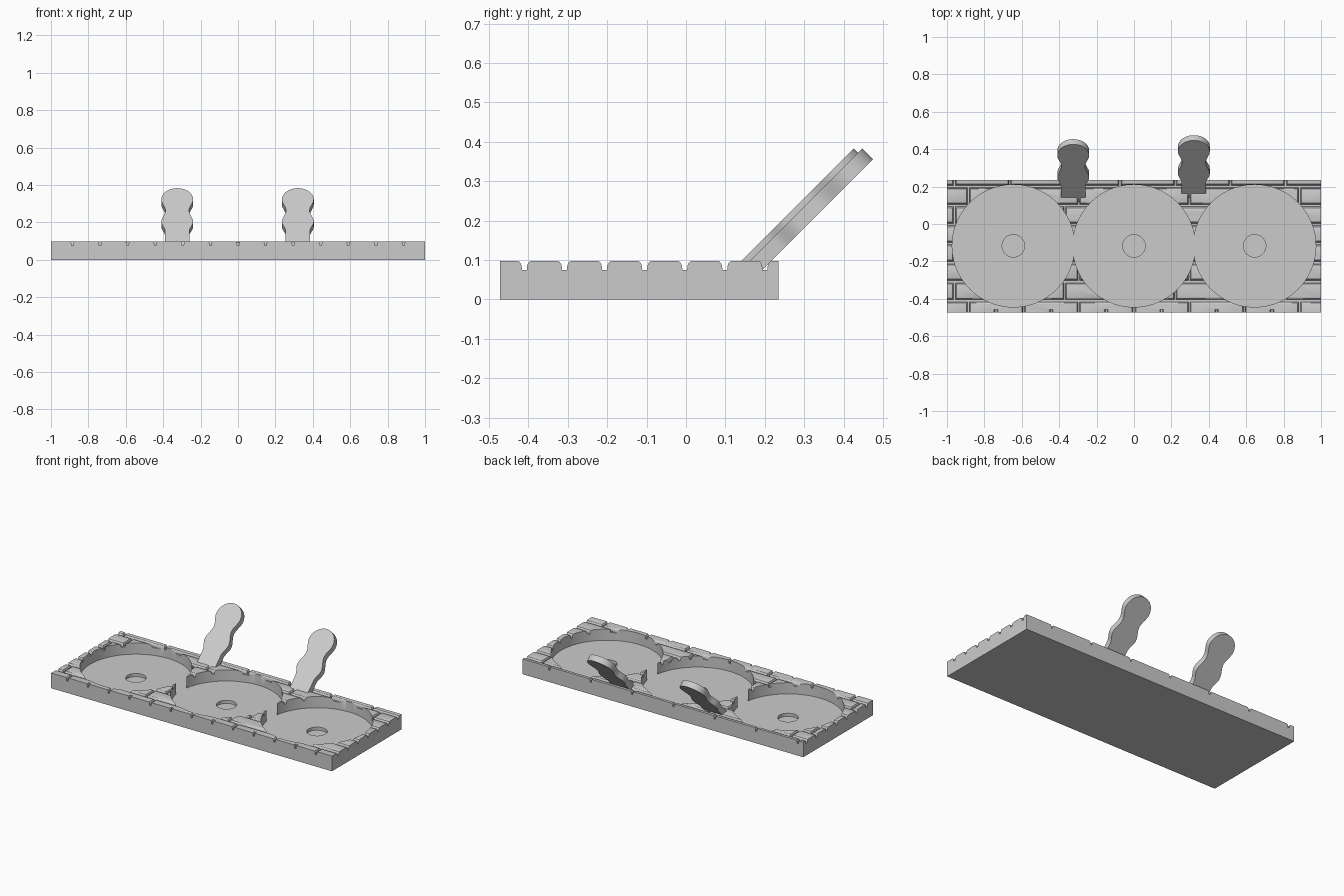
import bpy, bmesh, math
from mathutils import Vector

default_cube = bpy.data.objects.get("Cube")
if default_cube:
    bpy.data.objects.remove(default_cube, do_unlink=True)

TOP = 0.098
FRONT, BACK = -0.472, 0.235
POCKET_Y = -0.117
ROW_STEP, BRICK = 0.1017, 0.295

stone = bpy.data.materials.new("stone grey")
stone.use_nodes = True
stone.diffuse_color = (0.6, 0.6, 0.6, 1)
stone.node_tree.nodes["Principled BSDF"].inputs["Base Color"].default_value = (0.6, 0.6, 0.6, 1)


def make_object(name, bm):
    bmesh.ops.recalc_face_normals(bm, faces=bm.faces)
    mesh = bpy.data.meshes.new(name)
    bm.to_mesh(mesh)
    bm.free()
    mesh.materials.append(stone)
    obj = bpy.data.objects.new(name, mesh)
    bpy.context.collection.objects.link(obj)
    return obj


def add_prism(bm, outline, offset):
    """Closed prism from an outline swept along an offset."""
    a = [bm.verts.new(p) for p in outline]
    b = [bm.verts.new(Vector(p) + Vector(offset)) for p in outline]
    bm.faces.new(a)
    bm.faces.new(b[::-1])
    for i in range(len(a)):
        j = (i + 1) % len(a)
        bm.faces.new((a[i], b[i], b[j], a[j]))


def circle(x, y, z, radius, count):
    return [(x + radius * math.cos(t), y + radius * math.sin(t), z)
            for t in (2 * math.pi * i / count for i in range(count))]


def smooth(obj):
    bpy.ops.object.select_all(action='DESELECT')
    obj.select_set(True)
    bpy.context.view_layer.objects.active = obj
    bpy.ops.object.shade_smooth_by_angle(angle=math.radians(30))


# Mortar groove section: rounded lips above a narrow slot
half = [(0.006, 0.075), (0.007, 0.085), (0.009, 0.091), (0.013, 0.096), (0.019, TOP), (0.019, 0.12)]
section = half + [(-u, z) for u, z in reversed(half)]

# Plain slab
bm = bmesh.new()
add_prism(bm, [(-1, FRONT, 0), (1, FRONT, 0), (1, BACK, 0), (-1, BACK, 0)], (0, 0, TOP))
tray = make_object("brick_tray", bm)
cutters = []

# Long grooves between brick rows
lines = [-0.41 + ROW_STEP * k for k in range(7)]
bm = bmesh.new()
for y in lines:
    add_prism(bm, [(-1.1, y + u, z) for u, z in section], (2.2, 0, 0))
cutters.append(make_object("row_groove_cutter", bm))

# Short staggered joints inside each row
bm = bmesh.new()
edges = [FRONT - 0.05] + lines + [BACK + 0.05]
for row in range(8):
    shift = 0 if row % 2 == 0 else -0.075
    for k in range(-4, 5):
        x = k * BRICK + shift
        if abs(x) < 0.98:
            add_prism(bm, [(x + 0.75 * u, edges[row], z + 0.0005) for u, z in section],
                      (0, edges[row + 1] - edges[row], 0))
# Small nicks along the front edge, halfway along each brick
for k in range(-3, 3):
    x = (k + 0.5) * BRICK
    add_prism(bm, [(x + 0.75 * u, FRONT - 0.05, z + 0.0005) for u, z in section], (0, 0.065, 0))
cutters.append(make_object("joint_cutter", bm))

# Three overlapping round pockets, each with a shallow centre recess
for x in (-0.645, 0, 0.645):
    bm = bmesh.new()
    add_prism(bm, circle(x, POCKET_Y, 0.026, 0.327, 96), (0, 0, 0.2))
    cutters.append(make_object("pocket_cutter", bm))
bm = bmesh.new()
for x in (-0.645, 0, 0.645):
    add_prism(bm, circle(x, POCKET_Y, 0.006, 0.06, 48), (0, 0, 0.05))
cutters.append(make_object("recess_cutter", bm))

for cutter in cutters:
    cutter.hide_render = True
    mod = tray.modifiers.new("cut", 'BOOLEAN')
    mod.operation = 'DIFFERENCE'
    mod.solver = 'EXACT'
    mod.object = cutter
bpy.context.view_layer.update()
graph = bpy.context.evaluated_depsgraph_get()
carved = bpy.data.meshes.new_from_object(tray.evaluated_get(graph))
tray.modifiers.clear()
tray.data = carved
for cutter in cutters:
    bpy.data.objects.remove(cutter, do_unlink=True)
smooth(tray)

# Paddle silhouette: stem, lower bulge, waist and round head
keys = [(0.08, 0.065), (0.15, 0.085), (0.235, 0.063), (0.318, 0.085)]
side = [(0.065, -0.06)]
for (s0, w0), (s1, w1) in zip(keys, keys[1:]):
    for i in range(10):
        t = i / 10
        ease = (1 - math.cos(math.pi * t)) / 2
        side.append((w0 + (w1 - w0) * ease, s0 + (s1 - s0) * t))
side += [(0.085 * math.cos(a), 0.318 + 0.085 * math.sin(a))
         for a in (math.pi / 2 * i / 14 for i in range(14))]
outline = side + [(0, 0.403)] + [(-w, s) for w, s in reversed(side)]

# Two paddles leaning back at forty-five degrees
C = math.sqrt(0.5)
for name, x, y in (("right_paddle", -0.325, 0.141), ("left_paddle", 0.32, 0.162)):
    bm = bmesh.new()
    add_prism(bm, [(x + w, y + s * C, TOP + s * C) for w, s in outline],
              (0, 0.039 * C, -0.039 * C))
    smooth(make_object(name, bm))
